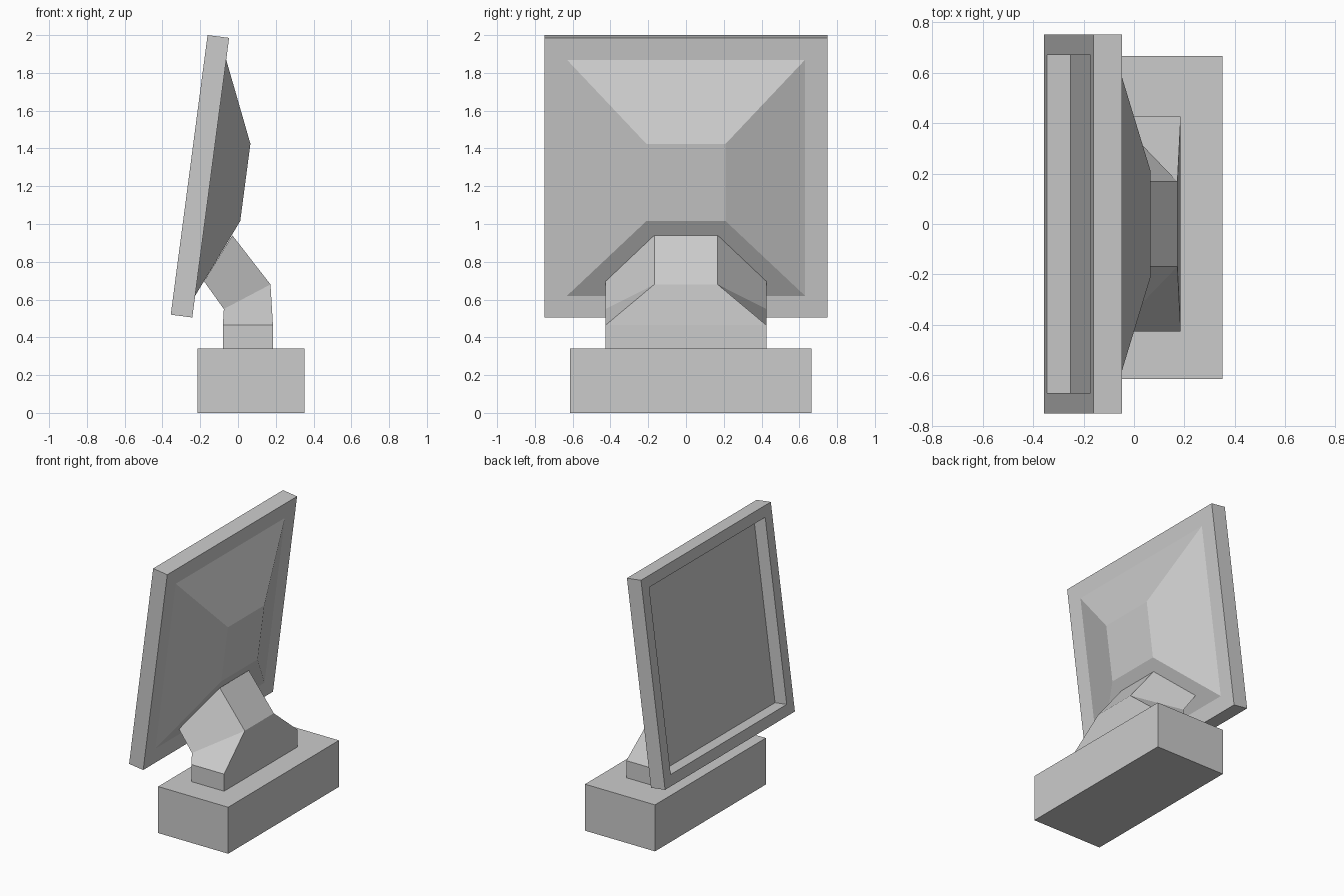
import bpy
import bmesh
import math

if "Cube" in bpy.data.objects:
    bpy.data.objects.remove(bpy.data.objects["Cube"])


def loft(name, rings):
    """Skin a list of equal-length vertex rings and cap both ends."""
    bm = bmesh.new()
    loops = [[bm.verts.new(p) for p in ring] for ring in rings]
    for a, b in zip(loops, loops[1:]):
        n = len(a)
        for i in range(n):
            j = (i + 1) % n
            bm.faces.new((a[i], a[j], b[j], b[i]))
    bm.faces.new(loops[0])
    bm.faces.new(loops[-1])
    bmesh.ops.recalc_face_normals(bm, faces=bm.faces)
    mesh = bpy.data.meshes.new(name)
    bm.to_mesh(mesh)
    bm.free()
    obj = bpy.data.objects.new(name, mesh)
    bpy.context.collection.objects.link(obj)
    return obj


def ring_xz(low, high):
    """Four-sided ring from two (x, z, half width in y) edges."""
    (x0, z0, w0), (x1, z1, w1) = low, high
    return [(x0, -w0, z0), (x0, w0, z0), (x1, w1, z1), (x1, -w1, z1)]


def upright(depth, half, bottom, top):
    """Ring parallel to the screen, at a depth behind its front face."""
    return ring_xz((depth, bottom, half), (depth, top, half))


# Base block
bpy.ops.mesh.primitive_cube_add(size=1, location=(0.068, 0.025, 0.17))
base = bpy.context.object
base.name = "base"
base.scale = (0.566, 1.28, 0.34)

# Bent neck, tapering towards the rear and leaning into the screen back
loft("neck", [
    ring_xz((-0.08, 0.34, 0.425), (0.185, 0.34, 0.425)),
    ring_xz((-0.08, 0.465, 0.425), (0.185, 0.465, 0.425)),
    ring_xz((-0.075, 0.55, 0.425), (0.172, 0.68, 0.168)),
    ring_xz((-0.18, 0.697, 0.425), (-0.03, 0.94, 0.168)),
])

# Screen: recessed panel, rim, frame and tapered back housing
screen = loft("screen", [
    upright(0.095, 0.67, 0.08, 1.413),
    upright(0.0, 0.67, 0.08, 1.413),
    upright(0.0, 0.75, 0.0, 1.493),
    upright(0.115, 0.75, 0.0, 1.493),
    upright(0.115, 0.63, 0.116, 1.376),
    upright(0.30, 0.21, 0.539, 0.952),
])
screen.location = (-0.356, 0, 0.52)
screen.rotation_euler = (0, math.radians(7.5), 0)
